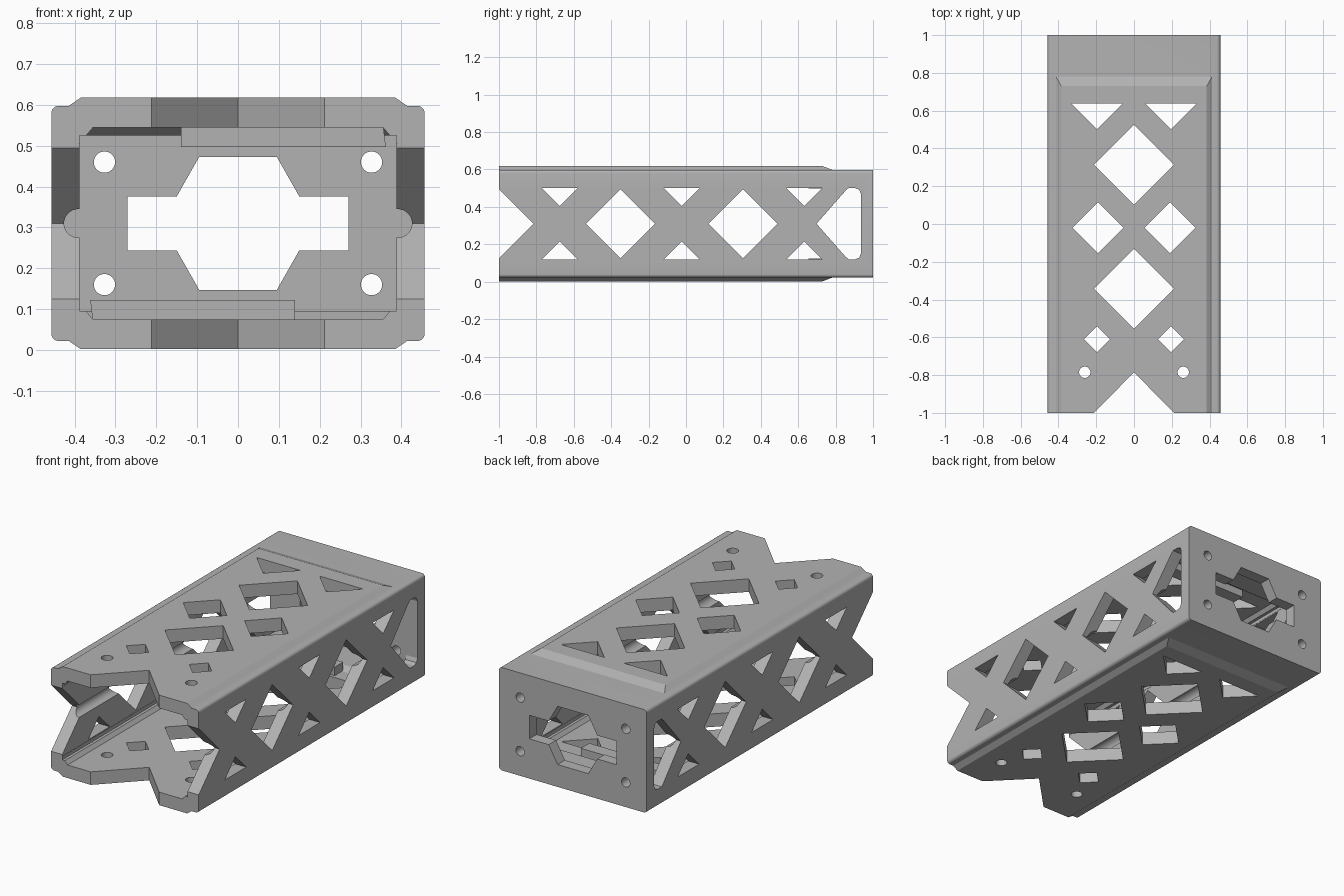
import bpy, bmesh, math
from mathutils import Vector

if "Cube" in bpy.data.objects:
    bpy.data.objects.remove(bpy.data.objects["Cube"])

grey = bpy.data.materials.new("matte_grey")
grey.use_nodes = True
GREY = (0.45, 0.45, 0.45, 1)
grey.diffuse_color = GREY
grey.node_tree.nodes["Principled BSDF"].inputs["Base Color"].default_value = GREY

MID = 0.31  # height of the tube's centre line


def make(name, bm):
    bmesh.ops.recalc_face_normals(bm, faces=bm.faces)
    mesh = bpy.data.meshes.new(name)
    bm.to_mesh(mesh)
    bm.free()
    mesh.materials.append(grey)
    obj = bpy.data.objects.new(name, mesh)
    bpy.context.collection.objects.link(obj)
    return obj


def prism(name, shapes, axis, lo, hi):
    """Extrude flat outlines along an axis; outline pairs are (x,y), (x,z) or (y,z)."""
    bm = bmesh.new()
    for pts in shapes:
        def place(p, t):
            c = list(p)
            c.insert(axis, t)
            return Vector(c)
        a = [bm.verts.new(place(p, lo)) for p in pts]
        b = [bm.verts.new(place(p, hi)) for p in pts]
        bm.faces.new(a)
        bm.faces.new(b)
        for i in range(len(pts)):
            j = (i + 1) % len(pts)
            bm.faces.new((a[i], a[j], b[j], b[i]))
    return make(name, bm)


def circle(u, v, r, n=32):
    return [(u + r * math.cos(2 * math.pi * i / n), v + r * math.sin(2 * math.pi * i / n)) for i in range(n)]


def diamond(u, v, r):
    return circle(u, v, r, 4)


def rect(w, lo, hi):
    return [(-w, lo), (w, lo), (w, hi), (-w, hi)]


def pad(name, base_w, base_end, top_w, top_end, z0, z1, front):
    """Raised panel with sloped sides and a sloped rear end."""
    bm = bmesh.new()
    rings = []
    for w, end, z in ((base_w, base_end, z0), (top_w, top_end, z1)):
        rings.append([bm.verts.new((x, y, z)) for x, y in rect(w, front, end)])
    for r in rings:
        bm.faces.new(r)
    for i in range(4):
        j = (i + 1) % 4
        bm.faces.new((rings[0][i], rings[0][j], rings[1][j], rings[1][i]))
    return make(name, bm)


def boolean(target, tool, op):
    mod = target.modifiers.new("cut", "BOOLEAN")
    mod.operation = op
    mod.solver = "EXACT"
    mod.object = tool
    bpy.context.view_layer.objects.active = target
    bpy.ops.object.modifier_apply(modifier=mod.name)
    bpy.data.objects.remove(tool)


# Outer tube with rounded long edges
W, H, R = 0.457, 0.288, 0.018
outline = []
for k, (sx, sz) in enumerate(((1, 1), (-1, 1), (-1, -1), (1, -1))):
    for i in range(7):
        a = math.radians(90 * k + 15 * i)
        outline.append((sx * (W - R) + R * math.cos(a), MID + sz * (H - R) + R * math.sin(a)))
frame = prism("lattice_frame", [outline], 1, -1, 1)

# Raised panels above and below
for s in (1, -1):
    boolean(frame, pad("panel", 0.43, 0.81, 0.385, 0.73, MID + s * 0.277, MID + s * 0.308, -1), "UNION")

# Inner cavity, its panel recesses and side grooves
boolean(frame, prism("cavity", [rect(0.388, MID - 0.215, MID + 0.215)], 1, -1.2, 0.935), "DIFFERENCE")
for s in (1, -1):
    boolean(frame, pad("recess", 0.389, 0.79, 0.355, 0.72, MID + s * 0.195, MID + s * 0.235, -1.2), "DIFFERENCE")
    boolean(frame, prism("groove", [circle(s * 0.391, MID, 0.035)], 1, -1.2, 0.935), "DIFFERENCE")

# Openings through top and bottom
top = [diamond(0, 0.313, 0.212), diamond(0, -0.343, 0.212),
       [(-0.33, -1.12), (0.33, -1.12), (0, -0.785)]]
for s in (1, -1):
    top += [diamond(s * 0.19, -0.02, 0.135), diamond(s * 0.195, -0.61, 0.069),
            circle(s * 0.261, -0.785, 0.03),
            [(s * 0.06, 0.637), (s * 0.33, 0.637), (s * 0.195, 0.502)]]
boolean(frame, prism("top_cuts", top, 2, -0.5, 1.2), "DIFFERENCE")

# Openings through both sides
side = [diamond(-0.35, MID, 0.185), diamond(0.305, MID, 0.185),
        [(-1.1, MID - 0.285), (-1.1, MID + 0.285), (-0.815, MID)]]
for y in (-0.675, -0.022, 0.632):
    for s in (1, -1):
        side.append([(y - 0.095, MID + s * 0.19), (y + 0.095, MID + s * 0.19), (y, MID + s * 0.095)])
upper = [(0.868, MID + 0.19), (0.905, MID + 0.19), (0.926, MID + 0.181), (0.935, MID + 0.16)]
lower = [(y, 2 * MID - z) for y, z in reversed(upper)]
side.append([(0.698, MID), (0.85, MID + 0.173)] + upper + lower + [(0.85, MID - 0.173)])
boolean(frame, prism("side_cuts", side, 0, -1, 1), "DIFFERENCE")

# Stepped opening and bolt holes in the rear plate
quarter = [(0.27, 0.066), (0.15, 0.066), (0.095, 0.163)]
port = quarter + [(-x, z) for x, z in reversed(quarter)]
port += [(-x, -z) for x, z in quarter] + [(x, -z) for x, z in reversed(quarter)]
rear = [[(x, MID + z) for x, z in port]]
rear += [circle(x, MID + z, 0.026) for x in (-0.327, 0.327) for z in (-0.15, 0.15)]
boolean(frame, prism("rear_cuts", rear, 1, 0.8, 1.2), "DIFFERENCE")

# Offset ribs on the ceiling and floor near the back
ribs = []
for s, name in ((1, "ceiling_rib"), (-1, "floor_rib")):
    pts = [(s * x, MID + s * z) for x, z in ((-0.14, 0.187), (0.362, 0.187), (0.355, 0.245), (-0.14, 0.245))]
    ribs.append(prism(name, [pts], 1, 0.655, 0.73))

bpy.ops.object.select_all(action="DESELECT")
for obj in [frame] + ribs:
    obj.select_set(True)
bpy.context.view_layer.objects.active = frame
bpy.ops.object.shade_smooth_by_angle(angle=math.radians(20))
